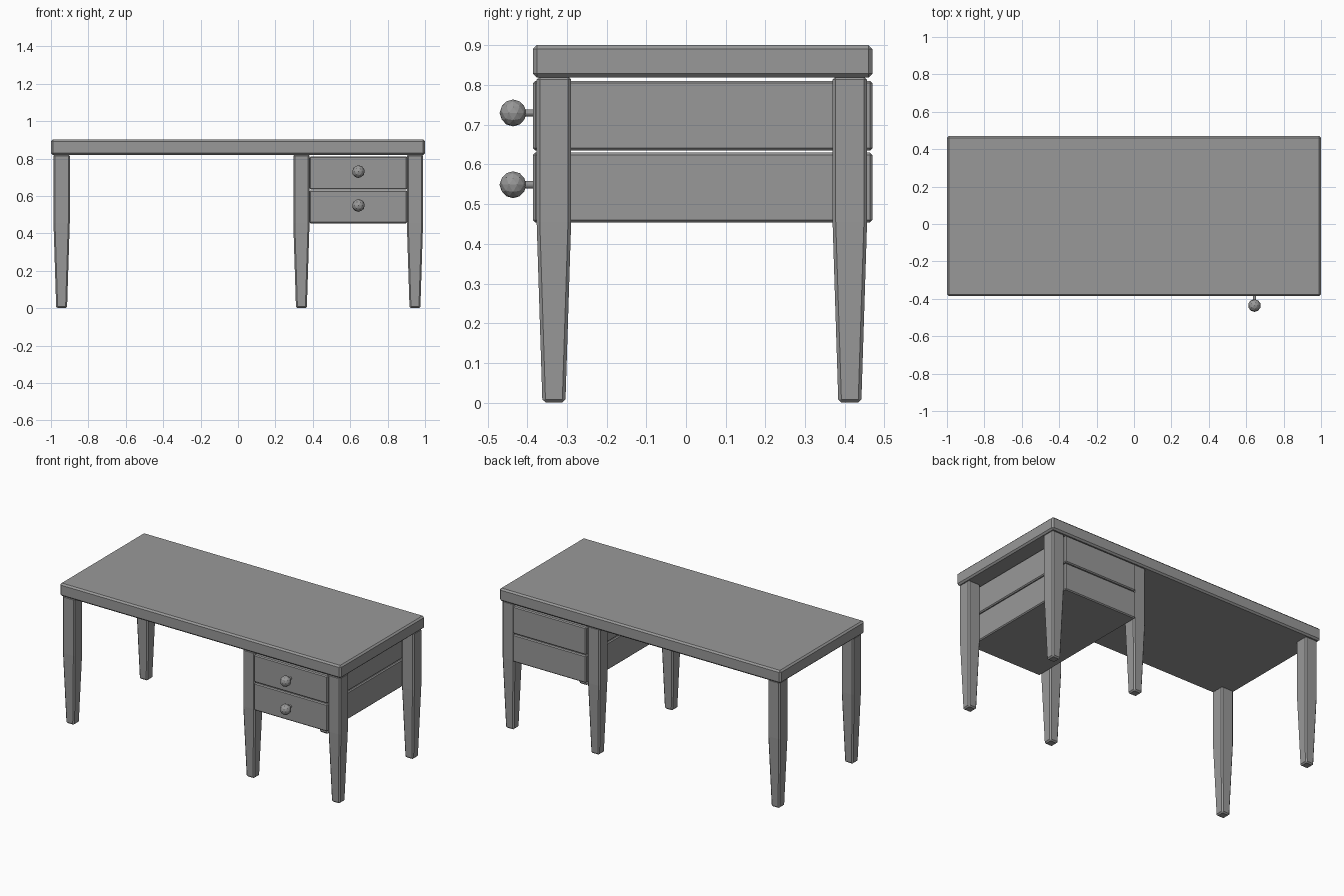
import bpy, bmesh
from mathutils import Matrix, Vector

if "Cube" in bpy.data.objects:
    bpy.data.objects.remove(bpy.data.objects["Cube"])

# dark grey for every part
grey = bpy.data.materials.new("dark_grey")
grey.diffuse_color = (0.318, 0.318, 0.318, 1)
grey.use_nodes = True
grey.node_tree.nodes["Principled BSDF"].inputs["Base Color"].default_value = grey.diffuse_color


def finish(bm, name, loc=(0, 0, 0), bevel=0):
    bmesh.ops.recalc_face_normals(bm, faces=bm.faces)
    me = bpy.data.meshes.new(name)
    bm.to_mesh(me)
    bm.free()
    me.materials.append(grey)
    ob = bpy.data.objects.new(name, me)
    ob.location = loc
    bpy.context.collection.objects.link(ob)
    if bevel:
        m = ob.modifiers.new("chamfer", 'BEVEL')
        m.width = bevel
        m.segments = 1
        m.limit_method = 'ANGLE'
    return ob


def box(name, lo, hi, bevel):
    lo, hi = Vector(lo), Vector(hi)
    bm = bmesh.new()
    bmesh.ops.create_cube(bm, size=1)
    bmesh.ops.scale(bm, vec=hi - lo, verts=bm.verts)
    return finish(bm, name, (lo + hi) / 2, bevel)


def leg(name, x, y):
    # square post, straight beside the drawers and tapered below
    bm = bmesh.new()
    rings = []
    for z, h in ((0, 0.029), (0.455, 0.0435), (0.822, 0.0435)):
        rings.append([bm.verts.new((sx * h, sy * h, z))
                      for sx, sy in ((-1, -1), (1, -1), (1, 1), (-1, 1))])
    for a, b in zip(rings, rings[1:]):
        for i in range(4):
            j = (i + 1) % 4
            bm.faces.new((a[i], a[j], b[j], b[i]))
    bm.faces.new(rings[0])
    bm.faces.new(rings[-1])
    return finish(bm, name, (x, y, 0), 0.008)


def knob(name, z):
    # faceted ball on a short stem
    bm = bmesh.new()
    bmesh.ops.create_icosphere(bm, subdivisions=2, radius=0.034)
    bmesh.ops.create_cone(bm, cap_ends=True, segments=12, radius1=0.009,
                          radius2=0.009, depth=0.04,
                          matrix=Matrix.Translation((0, 0.037, 0))
                          @ Matrix.Rotation(1.5708, 4, 'X'))
    return finish(bm, name, (0.644, -0.436, z))


# table top
box("table_top", (-1, -0.386, 0.819), (1, 0.470, 0.901), 0.01)

# six legs
for side, x in (("left", -0.943), ("middle", 0.339), ("right", 0.946)):
    for end, y in (("front", -0.333), ("back", 0.413)):
        leg(f"{end}_{side}_leg", x, y)

# two drawers with knobs
for name, z in (("lower", 0.454), ("upper", 0.635)):
    box(f"{name}_drawer", (0.382, -0.386, z), (0.905, 0.470, z + 0.176), 0.006)
    knob(f"{name}_knob", z + 0.095)
